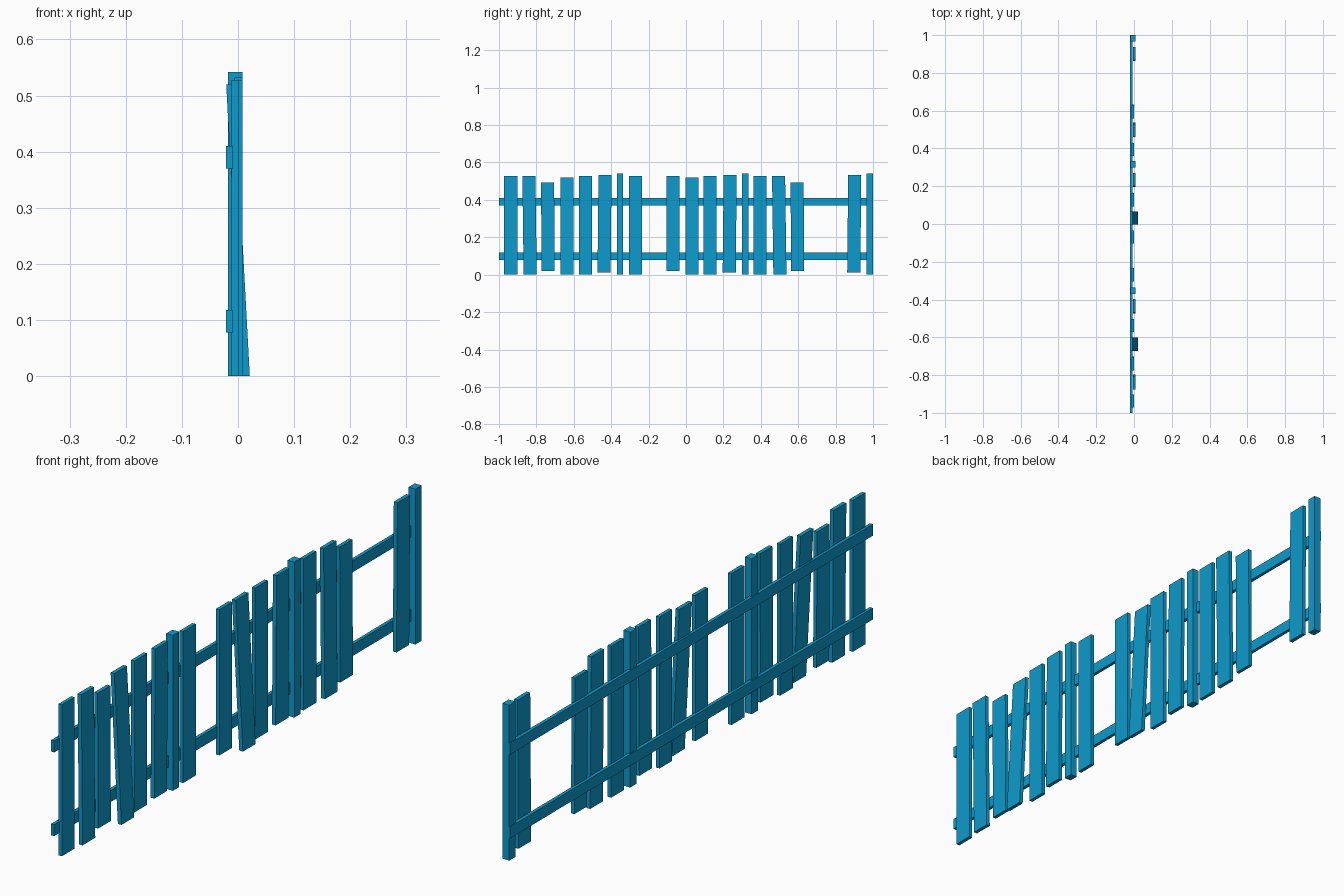
import bpy, bmesh
from mathutils import Vector

cube = bpy.data.objects.get("Cube")
if cube:
    bpy.data.objects.remove(cube)

blue = bpy.data.materials.new("blue_paint")
blue.use_nodes = True
COLOR = (0.004, 0.33, 0.61, 1)
blue.diffuse_color = COLOR
blue.node_tree.nodes["Principled BSDF"].inputs["Base Color"].default_value = COLOR


def board(name, x, y, z, lean_x=0.0, lean_y=0.0):
    """Box over the given (min, max) ranges, its top shifted by the leans."""
    bm = bmesh.new()
    bmesh.ops.create_cube(bm, size=1)
    for v in bm.verts:
        top = v.co.z > 0
        v.co = Vector([lo + (c + 0.5) * (hi - lo) for c, (lo, hi) in zip(v.co, (x, y, z))])
        if top:
            v.co.x += lean_x
            v.co.y += lean_y
    mesh = bpy.data.meshes.new(name)
    bm.to_mesh(mesh)
    bm.free()
    mesh.materials.append(blue)
    obj = bpy.data.objects.new(name, mesh)
    bpy.context.collection.objects.link(obj)


# Two long rails behind the pickets
for name, z in (("lower_rail", 0.098), ("upper_rail", 0.39)):
    board(name, (-0.021, -0.009), (-1, 1), (z - 0.02, z + 0.02))

# Square posts
for i, y in enumerate((-0.353, 0.316, 0.983)):
    board(f"post_{i + 1}", (-0.018, 0.008), (y - 0.017, y + 0.017), (0, 0.542))

# Picket kinds: x range, z range, lean in x, lean in y
KINDS = {
    "straight": ((-0.012, 0.001), (0, 0.528), 0, 0),
    "forward": ((-0.006, 0.008), (0, 0.528), 0, -0.007),
    "raised": ((-0.006, 0.008), (0.012, 0.532), 0, 0.005),
    "short": ((-0.012, 0.001), (0.02, 0.493), 0, -0.003),
    "high": ((-0.012, 0.001), (0.02, 0.528), 0, 0),
    "leaning": ((0.007, 0.021), (0, 0.52), -0.028, 0),
}
PICKETS = [
    ("straight", -0.937), ("forward", -0.833), ("short", -0.737),
    ("leaning", -0.637), ("straight", -0.537), ("raised", -0.438),
    ("straight", -0.269), ("high", -0.069), ("leaning", 0.032),
    ("straight", 0.128), ("raised", 0.231), ("straight", 0.395),
    ("forward", 0.502), ("short", 0.597), ("raised", 0.897),
]
for i, (kind, y) in enumerate(PICKETS):
    x, z, lean_x, lean_y = KINDS[kind]
    board(f"picket_{i + 1}", x, (y - 0.035, y + 0.035), z, lean_x, lean_y)
